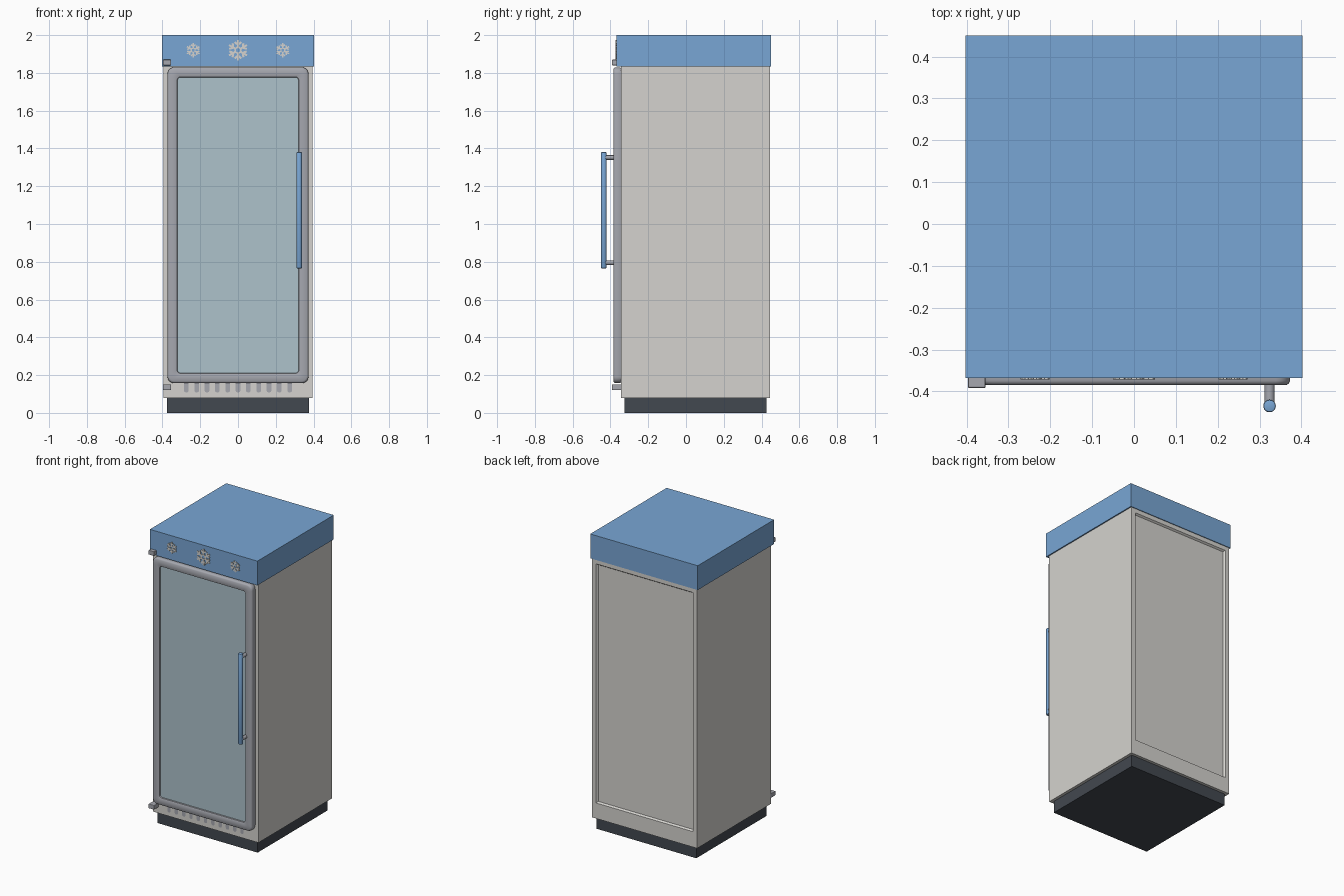
import bpy, bmesh, math
from mathutils import Matrix, Vector

if "Cube" in bpy.data.objects:
    bpy.data.objects.remove(bpy.data.objects["Cube"])


def material(name, rgb):
    m = bpy.data.materials.new(name)
    m.diffuse_color = (*rgb, 1)
    m.use_nodes = True
    m.node_tree.nodes["Principled BSDF"].inputs["Base Color"].default_value = m.diffuse_color
    return m


BLUE = material("blue paint", (0.19, 0.38, 0.66))
WHITE = material("warm white", (0.66, 0.65, 0.62))
GREY = material("door grey", (0.38, 0.39, 0.43))
GLASS = material("pale glass", (0.42, 0.54, 0.60))
DARK = material("dark plinth", (0.055, 0.065, 0.08))


def finish(bm, name, *mats):
    bmesh.ops.recalc_face_normals(bm, faces=bm.faces)
    me = bpy.data.meshes.new(name)
    bm.to_mesh(me)
    bm.free()
    ob = bpy.data.objects.new(name, me)
    bpy.context.collection.objects.link(ob)
    for m in mats:
        me.materials.append(m)
    return ob


def smooth(ob):
    bpy.ops.object.select_all(action='DESELECT')
    ob.select_set(True)
    bpy.context.view_layer.objects.active = ob
    bpy.ops.object.shade_smooth_by_angle(angle=math.radians(35))


def add_box(bm, lo, hi, turn=Matrix()):
    lo, hi = Vector(lo), Vector(hi)
    mat = turn @ Matrix.Translation((lo + hi) / 2) @ Matrix.Diagonal((*(hi - lo), 1))
    return bmesh.ops.create_cube(bm, size=1, matrix=mat)


def box(name, lo, hi, mat, bevel=0):
    bm = bmesh.new()
    add_box(bm, lo, hi)
    if bevel:
        bmesh.ops.bevel(bm, geom=bm.edges[:], offset=bevel, segments=2,
                        profile=0.5, affect='EDGES')
    return finish(bm, name, mat)


def rod(name, centre, radius, length, axis, mat, bevel=0):
    bm = bmesh.new()
    turn = Matrix.Rotation(math.pi / 2, 4, 'X') if axis == 'Y' else Matrix()
    bmesh.ops.create_cone(bm, cap_ends=True, segments=24, radius1=radius, radius2=radius,
                          depth=length, matrix=Matrix.Translation(centre) @ turn)
    if bevel:
        rims = [e for e in bm.edges if any(len(f.verts) > 4 for f in e.link_faces)]
        bmesh.ops.bevel(bm, geom=rims, offset=bevel, segments=2, profile=0.5, affect='EDGES')
    smooth(finish(bm, name, mat))


def rounded_loop(bm, half_w, z0, z1, r, y, steps=6):
    verts = []
    corners = ((1, z1 - r, 0), (-1, z1 - r, 90), (-1, z0 + r, 180), (1, z0 + r, 270))
    for sx, cz, start in corners:
        for i in range(steps + 1):
            a = math.radians(start + 90 * i / steps)
            verts.append(bm.verts.new((sx * (half_w - r) + r * math.cos(a), y,
                                       cz + r * math.sin(a))))
    return verts


# Plinth and top cap
box("plinth", (-0.375, -0.325, 0), (0.375, 0.425, 0.085), DARK)
box("top_cap", (-0.403, -0.368, 1.835), (0.403, 0.45, 2.0), BLUE)

# Cabinet with a recessed back panel
bm = bmesh.new()
add_box(bm, (-0.395, -0.345, 0.08), (0.395, 0.445, 1.838))
back = max(bm.faces, key=lambda f: f.calc_center_median().y)
bmesh.ops.inset_region(bm, faces=[back], thickness=0.045)
for v in back.verts:
    if v.co.z < 1:
        v.co.z = 0.185
bmesh.ops.inset_region(bm, faces=[back], thickness=0.012, depth=-0.012)
finish(bm, "cabinet", WHITE)

# Door: stepped rounded frame around a glass pane
bm = bmesh.new()
profile = ((0.004, -0.340), (0, -0.350), (0, -0.375), (0.003, -0.381), (0.009, -0.385),
           (0.045, -0.385), (0.051, -0.382), (0.053, -0.374))
loops = [rounded_loop(bm, 0.373 - d, 0.158 + d, 1.829 - d, 0.034 - d * 0.35, y)
         for d, y in profile]
for a, b in zip(loops, loops[1:]):
    for i in range(len(a)):
        j = (i + 1) % len(a)
        bm.faces.new((a[i], a[j], b[j], b[i]))
bm.faces.new(loops[0])
bm.faces.new(loops[-1]).material_index = 1
smooth(finish(bm, "glass_door", GREY, GLASS))

# Handle bar on two standoffs
rod("handle_bar", (0.324, -0.435, 1.073), 0.015, 0.615, 'Z', BLUE, 0.004)
for z in (0.795, 1.352):
    rod("handle_standoff", (0.324, -0.405, z), 0.012, 0.05, 'Y', GREY)

# Hinges at the left edge
for name, z in (("lower_hinge", 0.12), ("upper_hinge", 1.84)):
    box(name, (-0.397, -0.392, z), (-0.355, -0.335, z + 0.03), GREY, 0.003)

# Ventilation slots below the door
bm = bmesh.new()
for i in range(11):
    rounded = rounded_loop(bm, 0.0125, 0.108, 0.172, 0.012, -0.348)
    for v in rounded:
        v.co.x += (i - 5) * 0.0547
    face = bm.faces.new(rounded)
    bmesh.ops.solidify(bm, geom=[face], thickness=0.004)
finish(bm, "vent_slots", GREY)


# Snowflake plates on the cap
def snowflake(name, x, z, r):
    bm = bmesh.new()
    place = Matrix.Translation((x, -0.369, z))
    w = r * 0.1
    for k in range(6):
        arm = place @ Matrix.Rotation(k * math.pi / 3, 4, 'Y')
        add_box(bm, (-w, -0.003, r * 0.22), (w, 0.002, r), arm)
        # hexagonal ring around the middle
        add_box(bm, (-r * 0.2, -0.003, r * 0.2), (r * 0.2, 0.002, r * 0.35),
                arm @ Matrix.Rotation(math.pi / 6, 4, 'Y'))
        for s in (-1, 1):
            twig = (arm @ Matrix.Translation((0, 0, r * 0.52))
                    @ Matrix.Rotation(s * math.radians(50), 4, 'Y'))
            add_box(bm, (-w, -0.003, 0), (w, 0.002, r * 0.42), twig)
    finish(bm, name, WHITE)


snowflake("large_snowflake", 0, 1.92, 0.055)
snowflake("left_snowflake", -0.237, 1.92, 0.038)
snowflake("right_snowflake", 0.237, 1.92, 0.038)
